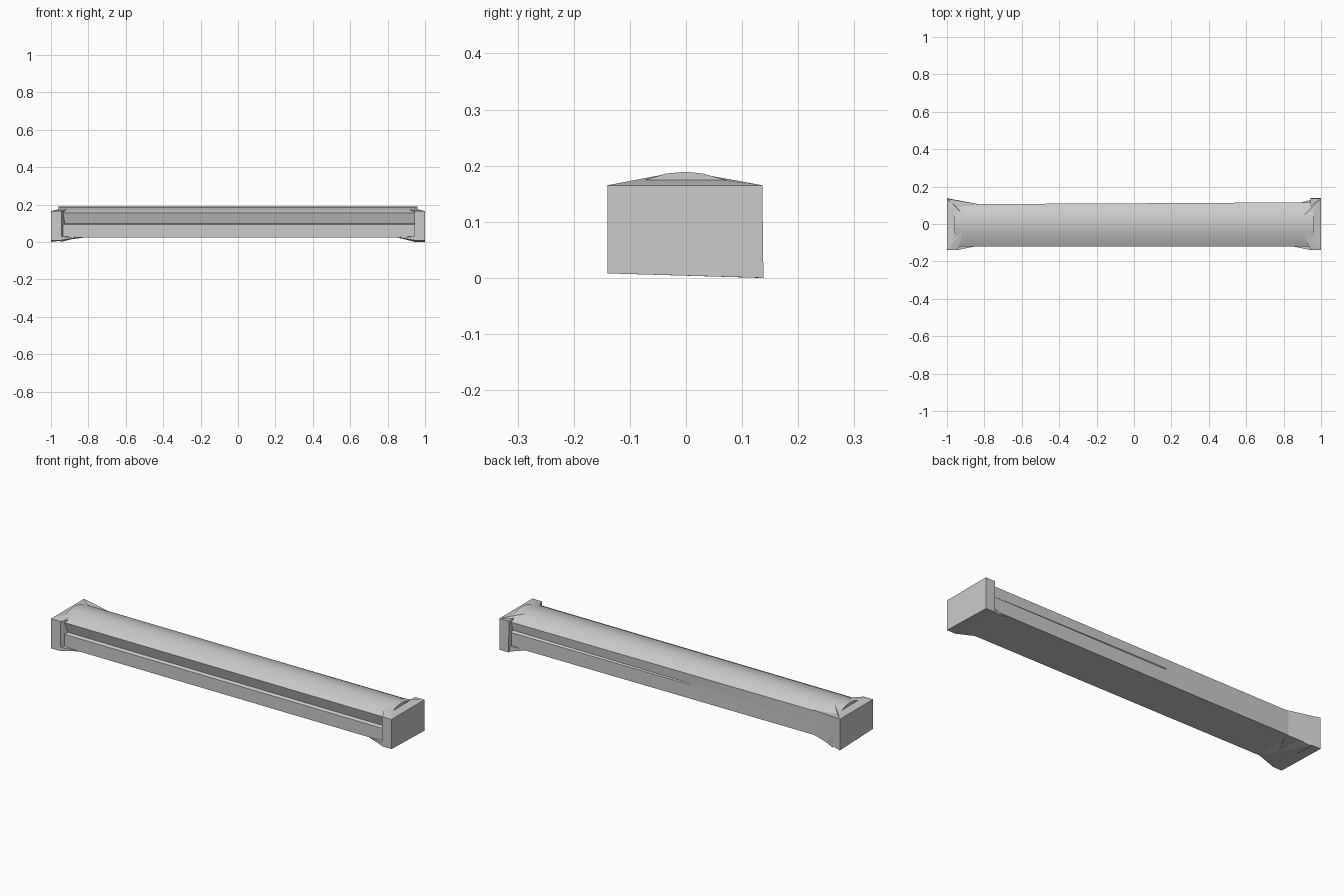
import bpy, bmesh

if "Cube" in bpy.data.objects:
    bpy.data.objects.remove(bpy.data.objects["Cube"])


def finish(name, bm):
    bmesh.ops.recalc_face_normals(bm, faces=bm.faces[:])
    me = bpy.data.meshes.new(name)
    bm.to_mesh(me)
    bm.free()
    ob = bpy.data.objects.new(name, me)
    bpy.context.collection.objects.link(ob)
    return ob


def hull(name, pts):
    bm = bmesh.new()
    for p in pts:
        bm.verts.new(p)
    res = bmesh.ops.convex_hull(bm, input=bm.verts[:])
    inner = [g for g in res["geom_interior"] if isinstance(g, bmesh.types.BMVert)]
    if inner:
        bmesh.ops.delete(bm, geom=inner, context='VERTS')
    bmesh.ops.dissolve_limit(bm, angle_limit=0.02, verts=bm.verts[:], edges=bm.edges[:])
    return finish(name, bm)


# Beam cross-section (y, z): b is the back edge, g the back groove depth
def section(b, g):
    return [(-0.12, 0.025), (-0.12, 0.093), (-0.103, 0.099), (-0.12, 0.155),
            (-0.085, 0.172), (-0.035, 0.187), (0.0, 0.19), (0.03, 0.187),
            (0.075, 0.174), (b, 0.153), (b - g, 0.105), (b, 0.098), (b, 0.025)]


# Long crowned beam with shallow side grooves
bm = bmesh.new()
rings = []
for x, b, g in ((-0.96, 0.106, 0.0), (-0.1, 0.110, 0.0), (0.96, 0.116, 0.014)):
    rings.append([bm.verts.new((x, y, z)) for y, z in section(b, g)])
n = len(rings[0])
for r0, r1 in zip(rings, rings[1:]):
    for i in range(n):
        bm.faces.new((r0[i], r0[(i + 1) % n], r1[(i + 1) % n], r1[i]))
bm.faces.new(rings[0])
bm.faces.new(rings[-1])
beam = finish("beam", bm)
bpy.context.view_layer.objects.active = beam
beam.select_set(True)
bpy.ops.object.shade_smooth_by_angle(angle=0.45)

# End blocks, each with a sloped cap rising to the crown and a wedge below
for s, side in ((-1, "left"), (1, "right")):
    back = 0.95 if s > 0 else 0.96
    hull(side + "_end_block",
         [(s * x, y, z) for x in (1.0, 0.945)
          for y, z in ((-0.14, 0.009), (-0.14, 0.166), (0.138, 0.001), (0.136, 0.166))
          if s > 0 or x == 1.0 or y < 0]
         + ([] if s > 0 else [(-0.82, 0.104, 0.025), (-0.82, 0.104, 0.155)]))
    hull(side + "_sloped_cap",
         [(s * 1.0, -0.14, 0.166), (s * 1.0, 0.136, 0.166), (s * 0.945, -0.14, 0.166),
          (s * 0.91, -0.03, 0.187), (s * 0.87, 0.01, 0.189),
          (s * back, 0.10, 0.166), (s * 0.95, 0.0, 0.15)])
    hull(side + "_lower_wedge",
         [(s * 0.95, -0.14, 0.009), (s * 0.95, 0.13, 0.001),
          (s * 0.95, -0.14, 0.03), (s * 0.95, 0.13, 0.03),
          (s * 0.85, -0.12, 0.025), (s * 0.85, 0.104, 0.025),
          (s * 0.85, 0.0, 0.035)])

# Sit the model on the ground
for ob in bpy.data.objects:
    for v in ob.data.vertices:
        v.co.z -= 0.001
